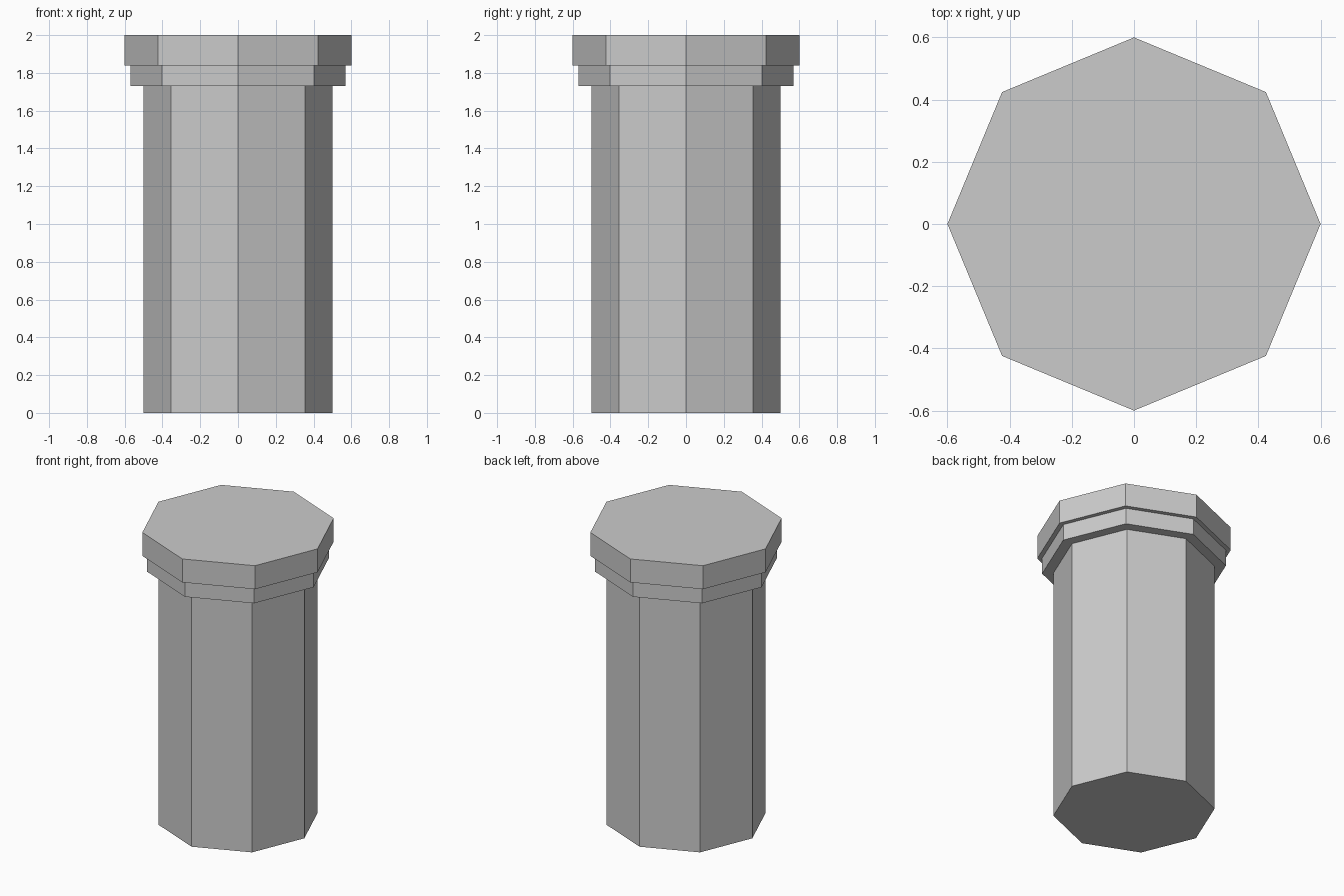
import bpy
import bmesh
from math import cos, sin, tau

if "Cube" in bpy.data.objects:
    bpy.data.objects.remove(bpy.data.objects["Cube"])

SIDES = 8

# Stepped profile (radius, height): shaft, collar, cap
PROFILE = [
    (0.50, 0.00), (0.50, 1.73),
    (0.57, 1.73), (0.57, 1.84),
    (0.60, 1.84), (0.60, 2.00),
]

bm = bmesh.new()
rings = [
    [bm.verts.new((r * cos(tau * i / SIDES), r * sin(tau * i / SIDES), z))
     for i in range(SIDES)]
    for r, z in PROFILE
]

# Side walls and step undersides
for low, high in zip(rings, rings[1:]):
    for i in range(SIDES):
        j = (i + 1) % SIDES
        bm.faces.new((low[i], low[j], high[j], high[i]))

# Flat bottom and top
bm.faces.new(reversed(rings[0]))
bm.faces.new(rings[-1])

mesh = bpy.data.meshes.new("octagonal_pillar")
bm.to_mesh(mesh)
bm.free()
bpy.context.collection.objects.link(bpy.data.objects.new("octagonal_pillar", mesh))
